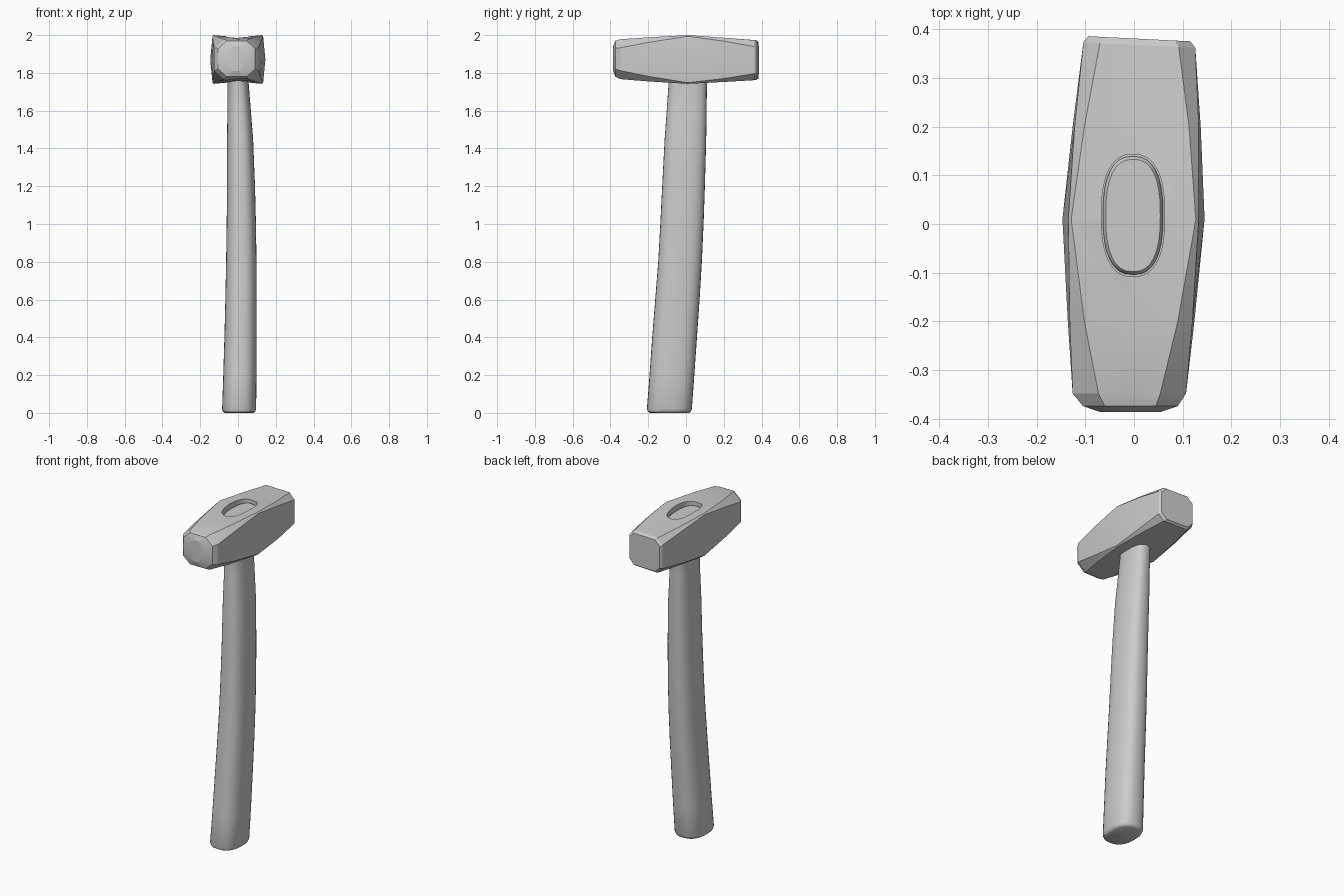
import bpy, math

cube = bpy.data.objects.get("Cube")
if cube:
    bpy.data.objects.remove(cube, do_unlink=True)

grey = bpy.data.materials.new("plain grey")
grey.use_nodes = True
color = (0.6, 0.6, 0.6, 1)
grey.diffuse_color = color
grey.node_tree.nodes["Principled BSDF"].inputs["Base Color"].default_value = color


def loft(name, rings):
    """Skin a list of equal-length rings and cap both ends."""
    n = len(rings[0])
    verts = [p for ring in rings for p in ring]
    faces = [(k * n + i, k * n + (i + 1) % n, (k + 1) * n + (i + 1) % n, (k + 1) * n + i)
             for k in range(len(rings) - 1) for i in range(n)]
    faces.append(tuple(reversed(range(n))))
    faces.append(tuple(range(len(verts) - n, len(verts))))
    mesh = bpy.data.meshes.new(name)
    mesh.from_pydata(verts, [], faces)
    mesh.materials.append(grey)
    obj = bpy.data.objects.new(name, mesh)
    bpy.context.collection.objects.link(obj)
    return obj


def select(obj):
    bpy.ops.object.select_all(action="DESELECT")
    obj.select_set(True)
    bpy.context.view_layer.objects.active = obj


def oval(z, x0, x1, y0, y1, inset=0, power=0.8, n=32):
    """Horizontal superellipse ring filling the given bounds."""
    def curve(v):
        return math.copysign(abs(v) ** power, v)
    rx, ry = (x1 - x0) / 2 - inset, (y1 - y0) / 2 - inset
    ring = []
    for i in range(n):
        a = math.tau * i / n
        ring.append(((x0 + x1) / 2 + rx * curve(math.cos(a)),
                     (y0 + y1) / 2 + ry * curve(math.sin(a)), z))
    return ring


def head_ring(y, x0, x1, z0, z1, cx, cz, dip=0.0, bulge=0.0, skew=0.0):
    """Chamfered rectangle across the head, ordered around +y."""
    cxm, czm = (x0 + x1) / 2, (z0 + z1) / 2
    a, b = x0 + bulge, x1 - bulge
    pts = [(cxm, z1 - dip), (b - cx, z1), (b, z1 - cz), (x1, czm),
           (b, z0 + cz), (b - cx, z0), (cxm, z0 + dip), (a + cx, z0),
           (a, z0 + cz), (x0, czm), (a, z1 - cz), (a + cx, z1)]
    return [(x, y + skew * x, z) for x, z in pts]


# Head: widest in the middle, chamfers opening towards both ends
head = loft("hammer_head", [
    head_ring(-0.386, -0.070, 0.055, 1.81, 1.94, 0.035, 0.035),
    head_ring(-0.374, -0.105, 0.090, 1.78, 1.97, 0.045, 0.040),
    head_ring(-0.348, -0.126, 0.107, 1.767, 1.978, 0.053, 0.045),
    head_ring(-0.20, -0.136, 0.124, 1.755, 1.988, 0.030, 0.027, 0.005, 0.004),
    head_ring(0.01, -0.147, 0.145, 1.742, 2.0, 0.006, 0.006, 0.012, 0.012),
    head_ring(0.20, -0.126, 0.137, 1.752, 1.986, 0.020, 0.018, 0.005, 0.004),
    head_ring(0.368, -0.104, 0.126, 1.762, 1.973, 0.034, 0.034, skew=-0.05),
    head_ring(0.381, -0.094, 0.116, 1.772, 1.963, 0.032, 0.032, skew=-0.05),
])

# Eye cut into the top of the head
eye = loft("eye_cutter", [oval(z, -0.067, 0.063, -0.108, 0.143) for z in (1.955, 2.1)])
eye.hide_render = True
cut = head.modifiers.new("eye", "BOOLEAN")
cut.object = eye
cut.operation = "DIFFERENCE"
cut.solver = "EXACT"
select(head)
bpy.ops.object.modifier_apply(modifier="eye")
bpy.data.objects.remove(eye, do_unlink=True)

# Handle: gently bowed oval shaft ending just below the rim of the eye
handle = loft("handle", [
    oval(0.0, -0.083, 0.095, -0.205, 0.028, 0.014),
    oval(0.006, -0.084, 0.096, -0.207, 0.030, 0.005),
    oval(0.02, -0.084, 0.096, -0.207, 0.031),
    oval(0.2, -0.078, 0.098, -0.193, 0.044),
    oval(0.4, -0.072, 0.099, -0.179, 0.058),
    oval(0.6, -0.067, 0.099, -0.163, 0.072),
    oval(0.8, -0.063, 0.098, -0.147, 0.084),
    oval(1.0, -0.060, 0.095, -0.136, 0.093),
    oval(1.2, -0.058, 0.090, -0.126, 0.100),
    oval(1.45, -0.058, 0.080, -0.113, 0.107),
    oval(1.6, -0.056, 0.068, -0.102, 0.109),
    oval(1.75, -0.056, 0.056, -0.092, 0.111),
    oval(1.80, -0.060, 0.058, -0.100, 0.125),
    oval(1.96, -0.064, 0.060, -0.104, 0.139),
    oval(1.968, -0.064, 0.060, -0.104, 0.139, 0.006),
])

for obj, angle in ((head, 20), (handle, 40)):
    select(obj)
    bpy.ops.object.shade_smooth_by_angle(angle=math.radians(angle))
